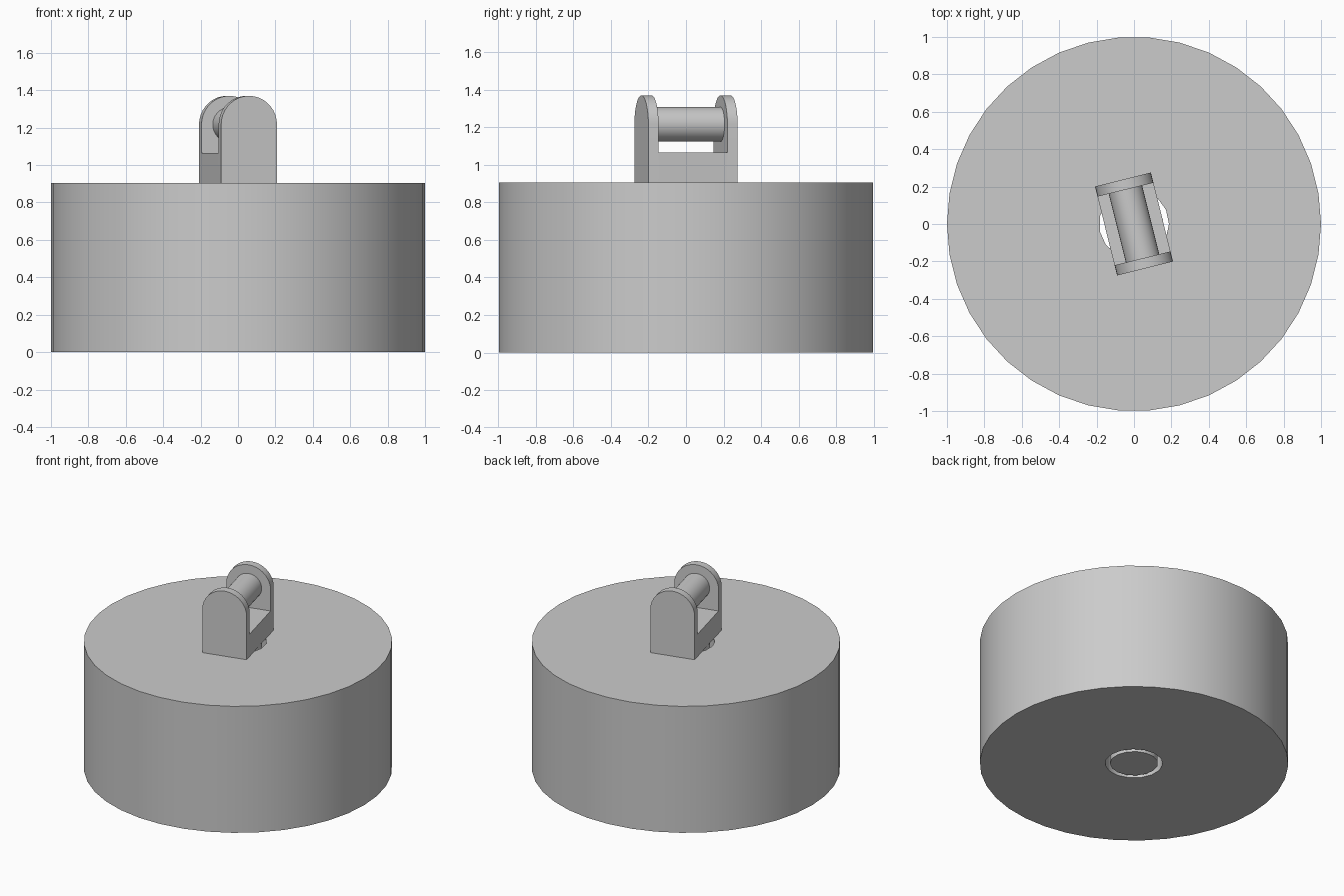
import bpy, bmesh
from math import cos, sin, pi, radians
from mathutils import Matrix

cube = bpy.data.objects.get("Cube")
if cube:
    bpy.data.objects.remove(cube, do_unlink=True)

grey = bpy.data.materials.new("light_grey")
grey.use_nodes = True
colour = (0.6, 0.6, 0.6, 1)
grey.diffuse_color = colour
grey.node_tree.nodes["Principled BSDF"].inputs["Base Color"].default_value = colour

HEIGHT = 0.905
HALF_W, HALF_L, PLATE = 0.154, 0.245, 0.056
PIN_Z = 1.216
TURN = Matrix.Rotation(radians(14), 4, "Z")


def finish(name, bm, matrix=Matrix()):
    bmesh.ops.recalc_face_normals(bm, faces=bm.faces)
    mesh = bpy.data.meshes.new(name)
    bm.to_mesh(mesh)
    bm.free()
    obj = bpy.data.objects.new(name, mesh)
    bpy.context.collection.objects.link(obj)
    obj.matrix_world = matrix
    mesh.materials.append(grey)
    bpy.ops.object.select_all(action="DESELECT")
    obj.select_set(True)
    bpy.context.view_layer.objects.active = obj
    bpy.ops.object.shade_smooth_by_angle(angle=radians(30))
    return obj


def ring(bm, radius, sides, z):
    return [bm.verts.new((radius * cos(2 * pi * i / sides),
                          radius * sin(2 * pi * i / sides), z)) for i in range(sides)]


def loop_edges(bm, verts):
    return [bm.edges.new((v, verts[i - 1])) for i, v in enumerate(verts)]


def extrude_profile(name, points, y0, y1):
    """Extrude an x-z outline along y, then turn it with the bracket."""
    bm = bmesh.new()
    face = bm.faces.new([bm.verts.new((x, y0, z)) for x, z in points])
    grown = bmesh.ops.extrude_face_region(bm, geom=[face])["geom"]
    bmesh.ops.translate(bm, vec=(0, y1 - y0, 0),
                        verts=[g for g in grown if isinstance(g, bmesh.types.BMVert)])
    return finish(name, bm, TURN)


# Heavy round body with a through bore
bm = bmesh.new()
outer = [ring(bm, 1.0, 38, z) for z in (0, HEIGHT)]
bore = [ring(bm, 0.187, 15, z) for z in (0, HEIGHT)]
for low, high in (outer, bore):
    for i in range(len(low)):
        bm.faces.new((low[i - 1], low[i], high[i], high[i - 1]))
for level in range(2):
    edges = [bm.edges.get((v, loop[i - 1])) for loop in (outer[level], bore[level])
             for i, v in enumerate(loop)]
    bmesh.ops.triangle_fill(bm, edges=edges, use_beauty=True)
finish("body", bm)

# Swivel shaft inside the bore
bm = bmesh.new()
bmesh.ops.create_cone(bm, cap_ends=True, segments=15, radius1=0.156, radius2=0.156,
                      depth=HEIGHT, matrix=Matrix.Translation((0, 0, HEIGHT / 2)))
finish("swivel_shaft", bm, TURN)

# Bracket base and its two arched plates
inner = HALF_L - PLATE
extrude_profile("bracket_base", [(-HALF_W, HEIGHT), (HALF_W, HEIGHT),
                                 (HALF_W, 1.065), (-HALF_W, 1.065)], -inner, inner)
arch = [(-HALF_W, HEIGHT), (HALF_W, HEIGHT)]
arch += [(HALF_W * cos(pi * i / 18), PIN_Z + HALF_W * sin(pi * i / 18)) for i in range(19)]
extrude_profile("front_plate", arch, -HALF_L, -inner)
extrude_profile("back_plate", arch, inner, HALF_L)

# Cross pin between the plates
bm = bmesh.new()
bmesh.ops.create_cone(bm, cap_ends=True, segments=32, radius1=0.092, radius2=0.092,
                      depth=2 * inner, matrix=Matrix.Translation((0, 0, PIN_Z))
                      @ Matrix.Rotation(pi / 2, 4, "X"))
finish("cross_pin", bm, TURN)
